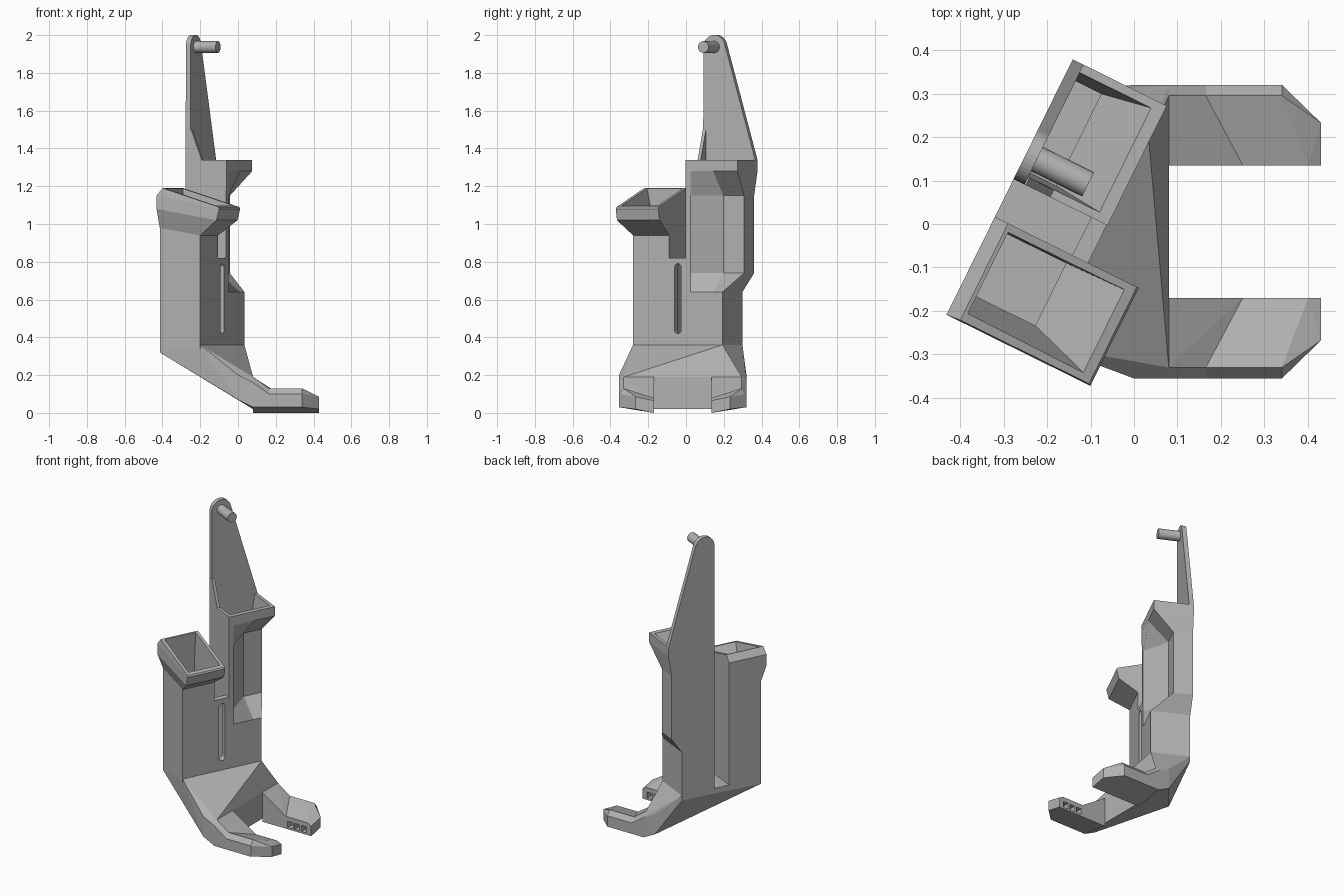
import bpy, bmesh, math
from mathutils import Matrix

cube = bpy.data.objects.get("Cube")
if cube:
    bpy.data.objects.remove(cube, do_unlink=True)

grey = bpy.data.materials.new("plain_grey")
grey.use_nodes = True
grey.diffuse_color = (0.45, 0.45, 0.45, 1)
grey.node_tree.nodes["Principled BSDF"].inputs["Base Color"].default_value = (0.45, 0.45, 0.45, 1)

# The towers stand turned on the base: local x is their front
TURN = Matrix.Rotation(math.radians(-26.3), 4, 'Z')
BACK, FRONT = -0.294, -0.055


def turned(points):
    return [TURN @ Matrix.Translation(p).to_translation() for p in points]


def finish(name, bm):
    bmesh.ops.recalc_face_normals(bm, faces=bm.faces)
    mesh = bpy.data.meshes.new(name)
    bm.to_mesh(mesh)
    bm.free()
    mesh.materials.append(grey)
    ob = bpy.data.objects.new(name, mesh)
    bpy.context.collection.objects.link(ob)
    return ob


def loft(name, rings):
    """Skin a stack of equal-sized rings given in tower space."""
    bm = bmesh.new()
    loops = [[bm.verts.new(p) for p in turned(r)] for r in rings]
    n = len(loops[0])
    for a, b in zip(loops, loops[1:]):
        for i in range(n):
            j = (i + 1) % n
            bm.faces.new((a[i], a[j], b[j], b[i]))
    bm.faces.new(loops[0][::-1])
    bm.faces.new(loops[-1])
    return finish(name, bm)


def hull(name, points):
    bm = bmesh.new()
    for p in points:
        bm.verts.new(p)
    bmesh.ops.convex_hull(bm, input=bm.verts)
    loose = [v for v in bm.verts if not v.link_faces]
    bmesh.ops.delete(bm, geom=loose, context='VERTS')
    bmesh.ops.dissolve_limit(bm, angle_limit=math.radians(2), verts=bm.verts, edges=bm.edges)
    return finish(name, bm)


def rect(x0, x1, y0, y1, zb, zf=None):
    """Rectangular ring, height zb at the back and zf at the front."""
    zf = zb if zf is None else zf
    return [(x0, y0, zb), (x1, y0, zf), (x1, y1, zf), (x0, y1, zb)]


def cut(ob, cutter):
    cutter.hide_render = True
    mod = ob.modifiers.new("cut", 'BOOLEAN')
    mod.operation = 'DIFFERENCE'
    mod.solver = 'EXACT'
    mod.object = cutter
    deps = bpy.context.evaluated_depsgraph_get()
    mesh = bpy.data.meshes.new_from_object(ob.evaluated_get(deps))
    ob.modifiers.clear()
    ob.data = mesh
    bpy.data.objects.remove(cutter, do_unlink=True)


# Low tower with a tilted, flared hopper
IN_Y = -0.127
low = loft("low_tower", [
    rect(BACK, FRONT, -0.34, IN_Y, 0.34),
    rect(BACK, FRONT, -0.34, IN_Y, 0.98, 0.94),
    rect(BACK, 0.06, -0.378, IN_Y, 1.08, 1.02),
    rect(BACK, 0.075, -0.378, IN_Y, 1.15, 1.08),
    rect(-0.26, 0.07, -0.375, IN_Y, 1.19, 1.09)])
cut(low, loft("low_chute", [
    rect(-0.26, -0.1, -0.31, -0.15, 0.5),
    rect(-0.26, -0.1, -0.31, -0.15, 0.95),
    rect(-0.25, 0.055, -0.36, -0.145, 1.22, 1.105)]))

# High tower: square foot, relieved front corner, square hopper
IN_Y = -0.03


def high_ring(z, fx, mid, side):
    bx, by = mid
    return [(BACK, IN_Y, z), (fx, IN_Y, z), (fx, 0.0, z),
            (bx, by, z), (bx, side, z), (BACK, side, z)]


high = loft("high_tower", [
    high_ring(0.34, FRONT, (FRONT, 0.134), 0.188),
    high_ring(0.64, FRONT, (FRONT, 0.134), 0.188),
    high_ring(0.74, FRONT, (-0.175, 0.134), 0.257),
    high_ring(1.15, FRONT, (-0.175, 0.134), 0.257),
    high_ring(1.28, -0.053, (-0.053, 0.134), 0.277),
    high_ring(1.34, -0.053, (-0.053, 0.134), 0.277)])
cut(high, loft("high_chute", [
    rect(-0.268, -0.2, 0.0, 0.235, 0.8),
    rect(-0.268, -0.2, 0.0, 0.235, 1.16),
    rect(-0.268, -0.07, -0.012, 0.259, 1.36)]))

# Web joining the towers at the front, with a rounded slot
web = loft("slotted_web", [rect(-0.095, FRONT, -0.13, -0.027, z) for z in (0.34, 0.82)])
slot = []
for i in range(16):
    a = math.tau * (i + 0.5) / 16
    slot.append((-0.076 + 0.02 * math.cos(a),
                 0.605 + 0.02 * math.sin(a) + math.copysign(0.165, math.sin(a))))
cut(web, loft("slot_cutter", [[(x, y, z) for y, z in slot] for x in (-0.2, 0.1)]))

# Tapered hanging plate with a round top, its rib and its peg
CY, CZ, R = 0.035, 1.937, 0.064
outline = [(IN_Y, 1.3), (0.277, 1.3), (0.277, 1.34)]
for i in range(17):
    a = math.radians(14 + 166 * i / 16)
    outline.append((CY + R * math.cos(a), CZ + R * math.sin(a)))
loft("hanging_plate", [[(x, y, z) for y, z in outline] for x in (BACK, -0.266)])
loft("plate_rib", [rect(BACK, -0.2, IN_Y, -0.012, 1.3),
                   rect(BACK, -0.2, IN_Y, -0.012, 1.34),
                   rect(BACK, -0.262, IN_Y, -0.012, 1.5)])
circle = [(CY + 0.031 * math.cos(math.tau * i / 24), CZ + 0.031 * math.sin(math.tau * i / 24))
          for i in range(24)]
peg = loft("peg", [[(x, y, z) for y, z in circle] for x in (-0.27, -0.135)])
bpy.context.view_layer.objects.active = peg
peg.select_set(True)
bpy.ops.object.shade_smooth_by_angle(angle=math.radians(35))
peg.select_set(False)

# Sloping base under the towers
MID, OUT, CREASE, INNER = -0.0175, 0.3375, 0.3125, 0.1525
base = turned(rect(BACK, FRONT, -0.34, 0.188, 0.36))
base += turned([(BACK, -0.34, 0.32), (BACK, 0.188, 0.33)])
for s in (-1, 1):
    base += [(0.0, MID + s * OUT, 0.07), (0.0, MID + s * OUT, 0.2),
             (0.08, MID + s * OUT, 0.03), (0.08, MID + s * OUT, 0.16),
             (0.08, MID + s * CREASE, 0.19), (0.08, MID + s * INNER, 0.02)]
hull("base", base)

# Two forward feet, each a sloping root and a flat toe
for s, side in ((-1, "right"), (1, "left")):
    def at(points):
        return [(x, MID + s * d, z) for x, d, z in points]

    knee = at([(0.165, OUT, 0.03), (0.165, OUT, 0.1), (0.165, CREASE, 0.13),
               (0.25, INNER, 0.08), (0.25, INNER, 0.0)])
    root = at([(0.08, OUT, 0.03), (0.08, OUT, 0.16), (0.08, CREASE, 0.19),
               (0.08, INNER, 0.19), (0.08, INNER, 0.0)])
    tip = at([(0.34, OUT, 0.03), (0.34, OUT, 0.1), (0.34, CREASE, 0.13),
              (0.43, 0.25, 0.02), (0.43, 0.25, 0.085), (0.4, INNER, 0.08),
              (0.43, INNER, 0.065), (0.43, INNER, 0.0)])
    hull(side + "_foot_root", root + knee)
    toe = hull(side + "_foot_toe", knee + tip)
    # Small cells along the inner edge
    for k in range(3):
        x = 0.262 + 0.05 * k
        cell = [(px, d, z) for px in (x, x + 0.036) for d in (INNER - 0.05, INNER + 0.04)
                for z in (0.012, 0.05)]
        cut(toe, hull("cell_cutter", at(cell)))
